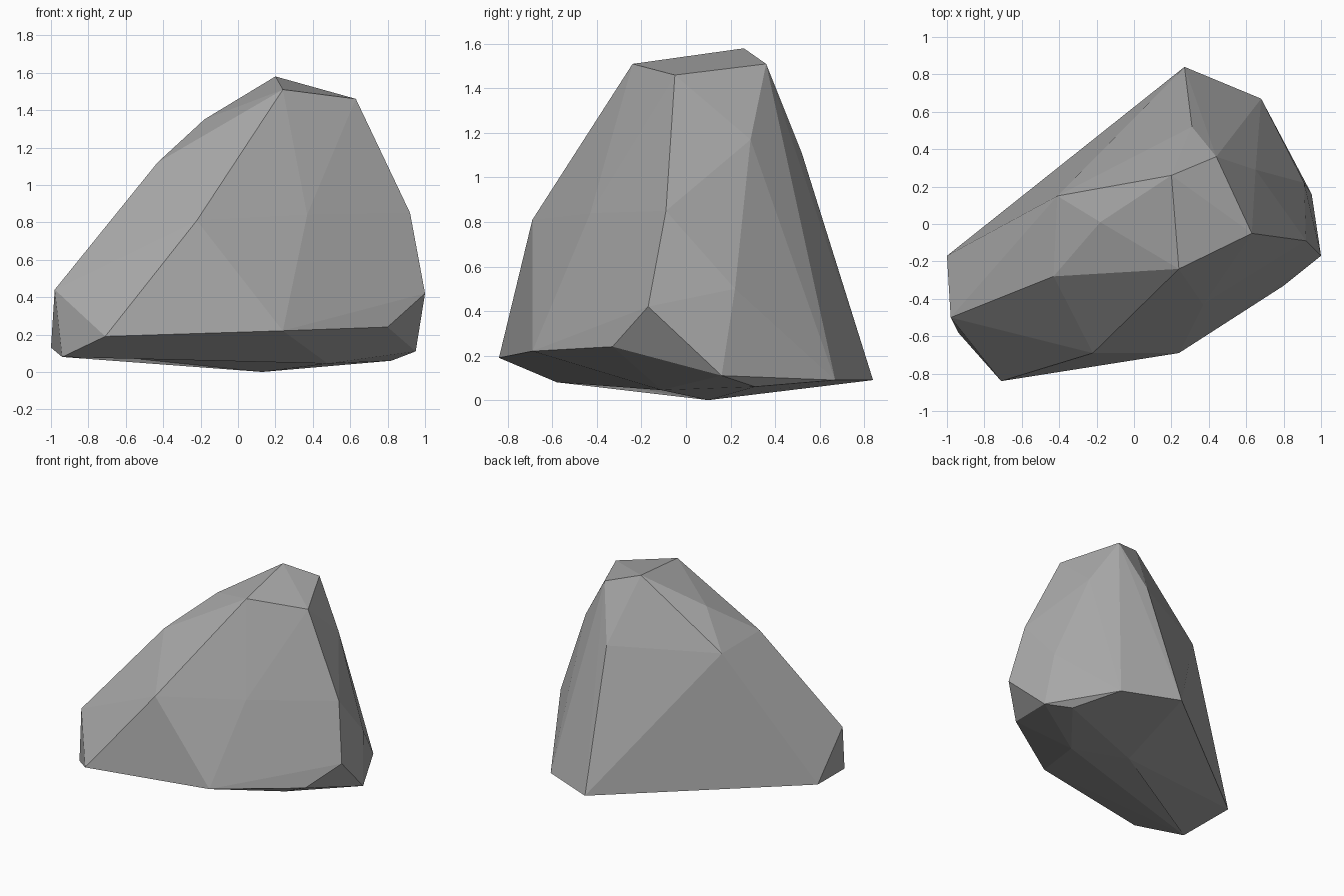
import bpy, bmesh
from mathutils import Vector

cube = bpy.data.objects.get("Cube")
if cube:
    bpy.data.objects.remove(cube, do_unlink=True)

# Stone colour
stone = bpy.data.materials.new("stone_grey")
stone.use_nodes = True
grey = (0.4, 0.4, 0.4, 1)
stone.diffuse_color = grey
bsdf = stone.node_tree.nodes["Principled BSDF"]
bsdf.inputs["Base Color"].default_value = grey
bsdf.inputs["Roughness"].default_value = 0.9

# Corner points of the boulder, grouped by height
summit = [(.24, -.24, 1.51), (.20, .26, 1.58), (.63, -.05, 1.46), (.44, .36, 1.51)]
shoulder = [(-.18, .01, 1.35), (-.43, -.28, 1.12), (-.41, .15, 1.10),
            (.31, .52, 1.11), (.65, .29, 1.17)]
flank = [(-.22, -.69, .81), (.37, -.43, .84), (.92, -.09, .85),
         (.91, .22, .50), (-.98, -.50, .44), (1, -.17, .42)]
foot = [(-.71, -.84, .19), (.24, -.69, .22), (.80, -.33, .24), (.95, .16, .11),
        (.68, .67, .09), (.27, .84, .09), (-1, -.17, .13)]
toe = (-.94, -.58, .08)
low = (.13, .10, 0)
base = [toe, low, (.48, -.11, .045), (.82, .31, .06)]

# Wrap the corners in a faceted hull
bm = bmesh.new()
for p in summit + shoulder + flank + foot + base:
    bm.verts.new(p)
hull = bmesh.ops.convex_hull(bm, input=bm.verts[:])
spare = {g for g in hull["geom_interior"] + hull["geom_unused"]
         if isinstance(g, bmesh.types.BMVert)}
bmesh.ops.delete(bm, geom=list(spare), context="VERTS")

# Shallow hollow along the underside ridge
def corner(p):
    return min(bm.verts, key=lambda v: (v.co - Vector(p)).length)

ridge = bm.edges.get((corner(toe), corner(low)))
if ridge:
    bmesh.ops.subdivide_edges(bm, edges=[ridge], cuts=1)
    middle = (Vector(toe) + Vector(low)) / 2
    corner(middle).co = (-.73, -.46, .09)

bmesh.ops.recalc_face_normals(bm, faces=bm.faces[:])
mesh = bpy.data.meshes.new("boulder")
bm.to_mesh(mesh)
bm.free()
mesh.materials.append(stone)
boulder = bpy.data.objects.new("boulder", mesh)
bpy.context.collection.objects.link(boulder)
